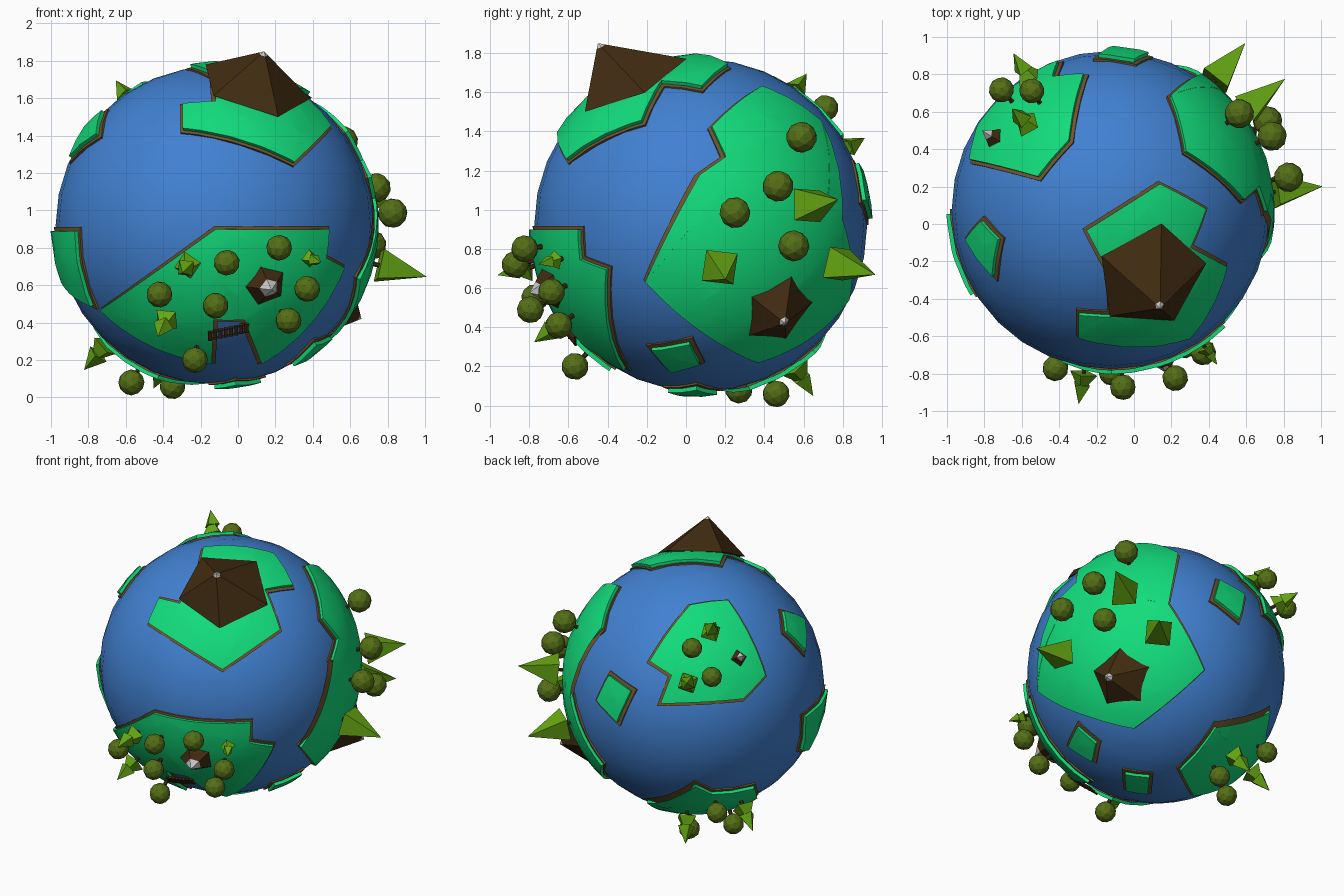
import bpy, bmesh, math
from mathutils import Vector, Matrix

if "Cube" in bpy.data.objects:
    bpy.data.objects.remove(bpy.data.objects["Cube"])

C, R = Vector((-0.125, 0.075, 0.92)), 0.85


def mat(name, r, g, b):
    m = bpy.data.materials.new(name)
    m.diffuse_color = (r, g, b, 1)
    m.use_nodes = True
    m.node_tree.nodes["Principled BSDF"].inputs["Base Color"].default_value = m.diffuse_color
    return m


SEA, GRASS = mat("sea", .053, .22, .64), mat("grass", .006, .72, .2)
SOIL, ROCK = mat("soil", .16, .09, .03), mat("rock", .055, .025, .006)
LEAF, PINE = mat("leaf", .09, .16, .008), mat("pine", .13, .38, .006)
SNOW = mat("snow", .75, .75, .75)


def finish(name, bm, *mats, smooth=False):
    bmesh.ops.recalc_face_normals(bm, faces=bm.faces[:])
    me = bpy.data.meshes.new(name)
    bm.to_mesh(me)
    bm.free()
    ob = bpy.data.objects.new(name, me)
    bpy.context.collection.objects.link(ob)
    for m in mats:
        me.materials.append(m)
    if smooth:
        bpy.ops.object.select_all(action='DESELECT')
        ob.select_set(True)
        bpy.context.view_layer.objects.active = ob
        bpy.ops.object.shade_smooth_by_angle(angle=math.radians(25))
    return ob


# Sight directions used to place things on the globe: azimuth, elevation, absolute coordinates?
VIEWS = {"front": (-90, 0, True), "right": (0, 0, True), "top": (-90, 90, True),
         "bl": (125, 25, False), "br": (52, -30, False)}


def on_globe(view, pts, rad=R):
    """2D points seen from a view -> points at distance rad from the globe centre."""
    az, el, absolute = VIEWS[view]
    az, el = math.radians(az), math.radians(el)
    h = Vector((math.cos(az), math.sin(az), 0))
    d = h * math.cos(el) + Vector((0, 0, math.sin(el)))
    r = Vector((-math.sin(az), math.cos(az), 0))
    u = d.cross(r)
    out = []
    for a, b in pts:
        if absolute:
            a, b = a - C.dot(r), b - C.dot(u)
        depth = math.sqrt(max(rad * rad - a * a - b * b, 0))
        out.append((d * depth + r * a + u * b).normalized() * rad)
    return out


def slab(name, outline, grow, top, material):
    """Polygon wrapped on the globe and extruded inwards."""
    n = sum(outline, Vector()).normalized()
    x = n.orthogonal().normalized()
    y = n.cross(x)
    p = [Vector((v.dot(x), v.dot(y))) / v.dot(n) for v in outline]
    k = len(p)
    if sum(p[i - 1].cross(p[i]) for i in range(k)) < 0:
        p.reverse()
    q = []
    for i in range(k):                                   # mitred outward offset
        e1, e2 = (p[i] - p[i - 1]).normalized(), (p[(i + 1) % k] - p[i]).normalized()
        n1, n2 = Vector((e1.y, -e1.x)), Vector((e2.y, -e2.x))
        q.append(p[i] + (n1 + n2) * grow / max(1 + n1.dot(n2), .35))
    bm = bmesh.new()
    bm.faces.new([bm.verts.new((v.x, v.y, 0)) for v in q])
    bmesh.ops.triangulate(bm, faces=bm.faces[:])
    for axis in ((1, 0, 0), (0, 1, 0)):
        for i in range(-12, 13):
            bmesh.ops.bisect_plane(bm, geom=bm.verts[:] + bm.edges[:] + bm.faces[:],
                                   plane_co=Vector(axis) * i * .17, plane_no=axis)
    for v in bm.verts:
        v.co = (n + x * v.co.x + y * v.co.y).normalized() * top
    ext = bmesh.ops.extrude_face_region(bm, geom=bm.faces[:], use_keep_orig=True)
    for v in ext["geom"]:
        if isinstance(v, bmesh.types.BMVert):
            v.co = v.co.normalized() * (R - .03)
    bmesh.ops.translate(bm, verts=bm.verts[:], vec=C)
    finish(name, bm, material, smooth=True)


def land(name, outline):
    slab(name, outline, 0, R + .028, GRASS)
    slab(name + "_shore", outline, .028, R + .008, SOIL)


def mountain(name, base, apex, radius, corner, snow, sides=5):
    """Pyramid with a snowy tip; one base corner points towards 'corner'."""
    n = base.normalized()
    x = (corner - n * corner.dot(n)).normalized()
    y = n.cross(x)
    ring = [n * (R - .01) + (x * math.cos(t) + y * math.sin(t)) * radius
            for t in (2 * math.pi * i / sides for i in range(sides))]
    bm = bmesh.new()
    low = [bm.verts.new(C + v) for v in ring]
    mid = [bm.verts.new(C + v.lerp(apex, 1 - snow)) for v in ring]
    tip = bm.verts.new(C + apex)
    bm.faces.new(low)
    for i in range(sides):
        j = (i + 1) % sides
        bm.faces.new((low[i], low[j], mid[j], mid[i]))
        bm.faces.new((mid[i], mid[j], tip)).material_index = 1
    finish(name, bm, ROCK, SNOW)


def frame(p, dist, spin=0):
    """Matrix standing upright on the globe above p."""
    n = p.normalized()
    return (Matrix.Translation(C + n * dist) @ n.to_track_quat('Z', 'Y').to_matrix().to_4x4()
            @ Matrix.Rotation(spin, 4, 'Z'))


def cone(bm, m, seg, r1, r2, h):
    bmesh.ops.create_cone(bm, cap_ends=True, segments=seg, radius1=r1, radius2=r2, depth=h,
                          matrix=m @ Matrix.Translation((0, 0, h / 2)))


def trunk(p, height):
    bm = bmesh.new()
    cone(bm, frame(p, R), 6, .014, .011, height)
    finish("trunk", bm, ROCK)


def round_tree(p, size=.07):
    trunk(p, p.length - R)
    bm = bmesh.new()
    bmesh.ops.create_icosphere(bm, subdivisions=2, radius=size, matrix=frame(p, p.length, p.x * 9))
    finish("round_tree_crown", bm, LEAF)


def pine_tree(p, size=.07, tiers=2):
    trunk(p, .09)
    bm = bmesh.new()
    h = size * 2.3
    for i in range(tiers):
        s = 1 - .25 * i
        cone(bm, frame(p, R + .06 + i * h * .35, p.x * 9 + i * .5), 4, size * s, 0, h * (1 - .35 * (tiers - 1)))
    finish("pine_tree_crown", bm, PINE)


# Ocean globe
bm = bmesh.new()
bmesh.ops.create_uvsphere(bm, u_segments=32, v_segments=16, radius=R, matrix=Matrix.Translation(C))
finish("ocean", bm, SEA, smooth=True)

# Continents
land("summit_continent", on_globe("top", [
    (.13, .21), (-.25, -.03), (-.13, -.25), (-.12, -.48), (-.29, -.47), (-.29, -.59),
    (.29, -.59), (.48, -.22), (.29, -.12), (.37, .08)]))
land("front_continent", on_globe("front", [
    (-.12, .90), (.47, .90), (.455, .75), (.55, .70), (.12, .20), (.03, .43), (-.13, .43),
    (-.14, .20), (-.72, .48)]))
land("right_continent", on_globe("right", [
    (.38, 1.61), (.67, 1.44), (.69, .98), (.775, .95), (.81, .55), (.36, .24), (.16, .34),
    (-.20, .64), (.16, 1.06), (.07, 1.17), (.2, 1.26), (.13, 1.41)]))
land("back_left_continent", on_globe("bl", [
    (-.03, .49), (.21, .52), (.45, .04), (.31, -.11), (-.22, -.14), (-.15, .04), (-.29, .13)]))
land("bottom_continent", on_globe("br", [(.37, -.33), (.44, -.41)])
     + on_globe("bl", [(0, -.67), (.11, -.72), (.38, -.68)])
     + [Vector((-.55, .1, -.63)), *on_globe("br", [(.25, -.77), (.15, -.61)])])

# Small islands
land("left_island", [Vector(v) for v in ((-.72, -.44, -.03), (-.64, -.36, -.42),
                                         (-.8, -.06, -.3), (-.845, -.02, -.03))])
land("upper_left_island", on_globe("top", [(-.88, -.08), (-.80, .016), (-.71, -.08), (-.74, -.27)]))
land("back_island", on_globe("bl", [(-.63, -.12), (-.55, .04), (-.41, -.06), (-.50, -.26)]))
land("lower_right_island", on_globe("right", [(-.17, .30), (.02, .33), (.07, .23), (-.07, .19)]))
land("bottom_island", [Vector(v) for v in ((0, -.08, -.84), (.11, -.16, -.82),
                                           (.24, -.02, -.81), (.12, .08, -.83))])

# Mountains
mountain("summit_mountain", Vector((.215, -.355, .736)), Vector((.265, -.525, .93)), .31,
         Vector((.255, -.075, .8)), .08)
mountain("right_mountain", Vector((.61, .395, -.43)), Vector((.785, .43, -.5)), .215,
         Vector((.67, .455, -.22)), .13)
mountain("front_mountain", Vector((.27, -.74, -.32)), Vector((.305, -.875, -.345)), .14,
         Vector((.4, -.7, -.2)), .38)
small = on_globe("bl", [(.28, .15)])[0]
mountain("back_mountain", small, small * 1.14, .075, Vector((0, 0, 1)), .4, 4)

# Round trees
for view, pts, size in (
        ("front", [(-.06, .72), (.22, .80), (-.42, .55), (-.12, .49), (.37, .58), (.27, .41), (-.23, .20)], .07),
        ("right", [(.59, 1.37), (.47, 1.12), (.25, .985), (.55, .815)], .08),
        ("bl", [(-.02, .22), (.11, .03)], .068)):
    for p in on_globe(view, pts, .97):
        round_tree(p, size)
for v in ((-.445, .195, -.84), (-.225, .385, -.86), (-.53, .505, -.618)):
    round_tree(Vector(v))

# Pine trees
for view, pts, size, tiers in (
        ("front", [(-.28, .69), (-.40, .38)], .075, 2), ("front", [(.42, .73)], .05, 2),
        ("right", [(.66, 1.03), (.18, .69), (.82, .71)], .115, 1),
        ("bl", [(.11, .35), (-.05, -.01)], .075, 2)):
    for p in on_globe(view, pts, .98):
        pine_tree(p, size, tiers)
for v in ((-.28, .495, -.75), (-.605, .29, -.67)):
    pine_tree(Vector(v), .08)

# Plank bridge over the bay of the front continent
bm = bmesh.new()
for i in range(8):
    p = on_globe("front", [(-.15 + .028 * i, .33 + .006 * i)], R + .03)[0]
    bmesh.ops.create_cube(bm, size=1, matrix=Matrix.Translation(C + p)
                          @ Matrix.Rotation(math.radians(40), 4, 'X') @ Matrix.Diagonal((.02, .015, .06, 1)))
for dz in (-.018, .018):
    p = on_globe("front", [(-.05, .35 + dz)], R + .022)[0]
    bmesh.ops.create_cube(bm, size=1, matrix=Matrix.Translation(C + p)
                          @ Matrix.Rotation(-.21, 4, 'Y') @ Matrix.Diagonal((.22, .012, .012, 1)))
finish("bridge", bm, ROCK)
